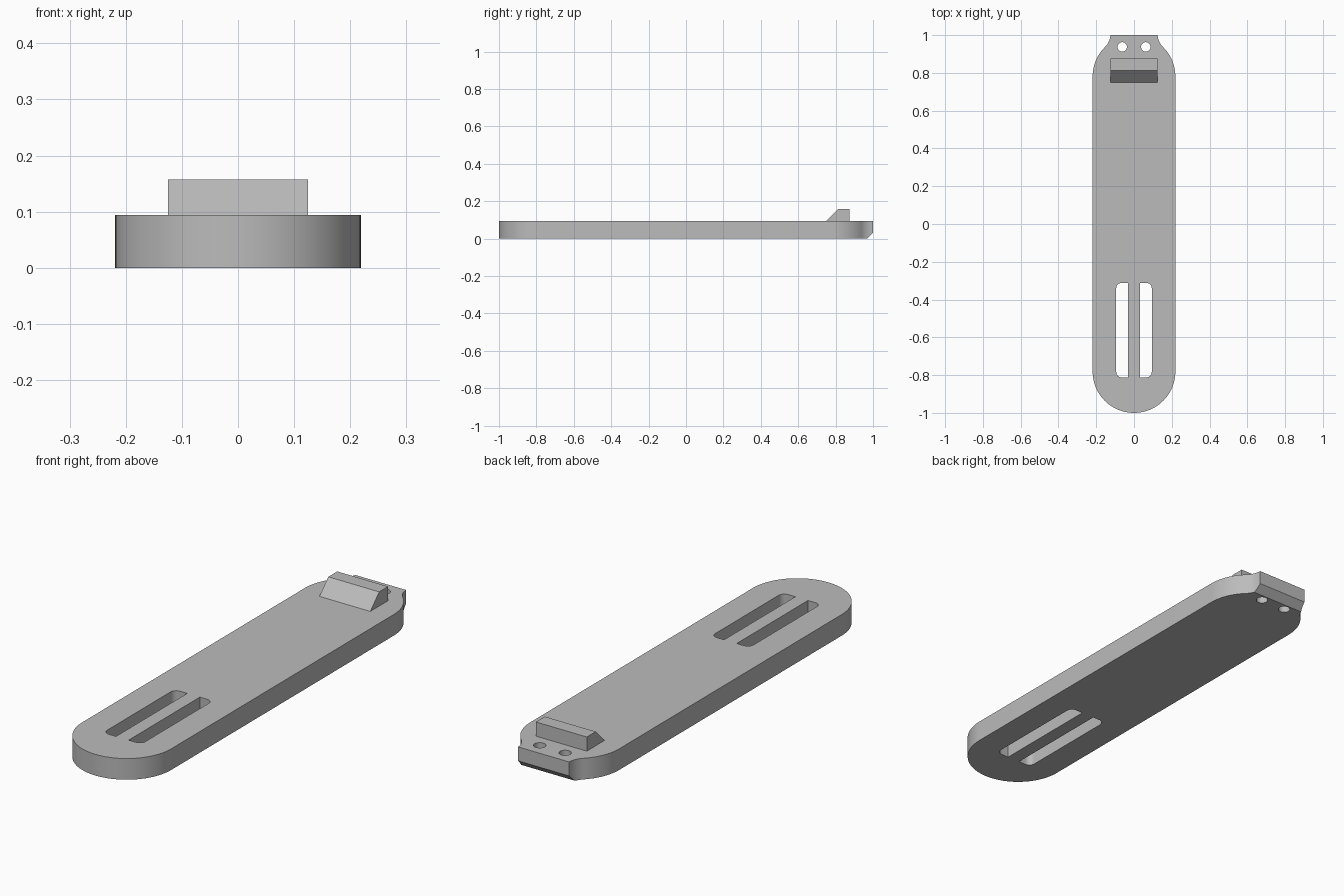
import bpy, bmesh
from math import sin, cos, pi, acos, radians
from mathutils import Vector

cube = bpy.data.objects.get("Cube")
if cube:
    bpy.data.objects.remove(cube, do_unlink=True)

THICK, RAD, NECK, FILLET = 0.094, 0.219, 0.125, 0.094
END = 1.0 - RAD

grey = bpy.data.materials.new("plain grey")
grey.use_nodes = True
colour = (0.5, 0.5, 0.5, 1)
grey.diffuse_color = colour
grey.node_tree.nodes["Principled BSDF"].inputs["Base Color"].default_value = colour


def arc(cx, cy, r, a, b, n):
    return [(cx + r * cos(a + (b - a) * i / n), cy + r * sin(a + (b - a) * i / n))
            for i in range(n + 1)]


def prism(name, points, direction):
    """Closed solid swept from a 3D outline."""
    bm = bmesh.new()
    face = bm.faces.new([bm.verts.new(p) for p in points])
    swept = bmesh.ops.extrude_face_region(bm, geom=[face])
    verts = [v for v in swept["geom"] if isinstance(v, bmesh.types.BMVert)]
    bmesh.ops.translate(bm, verts=verts, vec=Vector(direction))
    bmesh.ops.recalc_face_normals(bm, faces=bm.faces)
    mesh = bpy.data.meshes.new(name)
    bm.to_mesh(mesh)
    bm.free()
    mesh.materials.append(grey)
    obj = bpy.data.objects.new(name, mesh)
    bpy.context.collection.objects.link(obj)
    return obj


def upright_cutter(name, outline):
    return prism(name, [(x, y, -0.1) for x, y in outline], (0, 0, 0.4))


# Plate outline: rounded front, shoulders and concave necks to the back tab
lean = acos((NECK + FILLET) / (RAD + FILLET))
neck_y = END + (RAD + FILLET) * sin(lean)
shoulder = arc(0, END, RAD, 0, lean, 16)
neck = arc(NECK + FILLET, neck_y, FILLET, pi + lean, pi, 12)
side = shoulder + neck[1:-1] + [(NECK, 1.0)]
outline = arc(0, -END, RAD, pi, 2 * pi, 48) + side + [(-x, y) for x, y in reversed(side)]
plate = prism("strap_plate", [(x, y, 0) for x, y in outline], (0, 0, THICK))

# Slots with rounded outer corners, and pin holes
cutters = []
INNER, OUTER, FRONT, BACK, CORNER = 0.031, 0.094, -0.812, -0.312, 0.028
slot = ([(INNER, FRONT)]
        + arc(OUTER - CORNER, FRONT + CORNER, CORNER, -pi / 2, 0, 8)
        + arc(OUTER - CORNER, BACK - CORNER, CORNER, 0, pi / 2, 8)
        + [(INNER, BACK)])
for s in (-1, 1):
    cutters.append(upright_cutter("slot_cutter", [(s * x, y) for x, y in slot]))
    hole = arc(s * 0.0625, 0.9375, 0.025, 0, 2 * pi, 32)[:-1]
    cutters.append(upright_cutter("hole_cutter", hole))

# Bevel under the back tab
cutters.append(prism("bevel_cutter",
                     [(-0.3, 0.868, -0.1), (-0.3, 1.1, -0.1), (-0.3, 1.1, 0.132)],
                     (0.6, 0, 0)))

for cutter in cutters:
    cutter.hide_render = True
    mod = plate.modifiers.new("cut", 'BOOLEAN')
    mod.operation, mod.solver, mod.object = 'DIFFERENCE', 'EXACT', cutter
bpy.context.view_layer.update()
graph = bpy.context.evaluated_depsgraph_get()
cut_mesh = bpy.data.meshes.new_from_object(plate.evaluated_get(graph))
plate.modifiers.clear()
plate.data = cut_mesh
for cutter in cutters:
    bpy.data.objects.remove(cutter, do_unlink=True)

# Wedge-shaped catch on top
profile = [(0.75, THICK - 0.01), (0.75, THICK), (0.8125, 0.157),
           (0.875, 0.157), (0.875, THICK - 0.01)]
catch = prism("catch_ridge", [(-NECK, y, z) for y, z in profile], (2 * NECK, 0, 0))

# Smooth curved walls, crisp edges
bpy.ops.object.select_all(action='DESELECT')
plate.select_set(True)
bpy.context.view_layer.objects.active = plate
bpy.ops.object.shade_smooth_by_angle(angle=radians(30))
